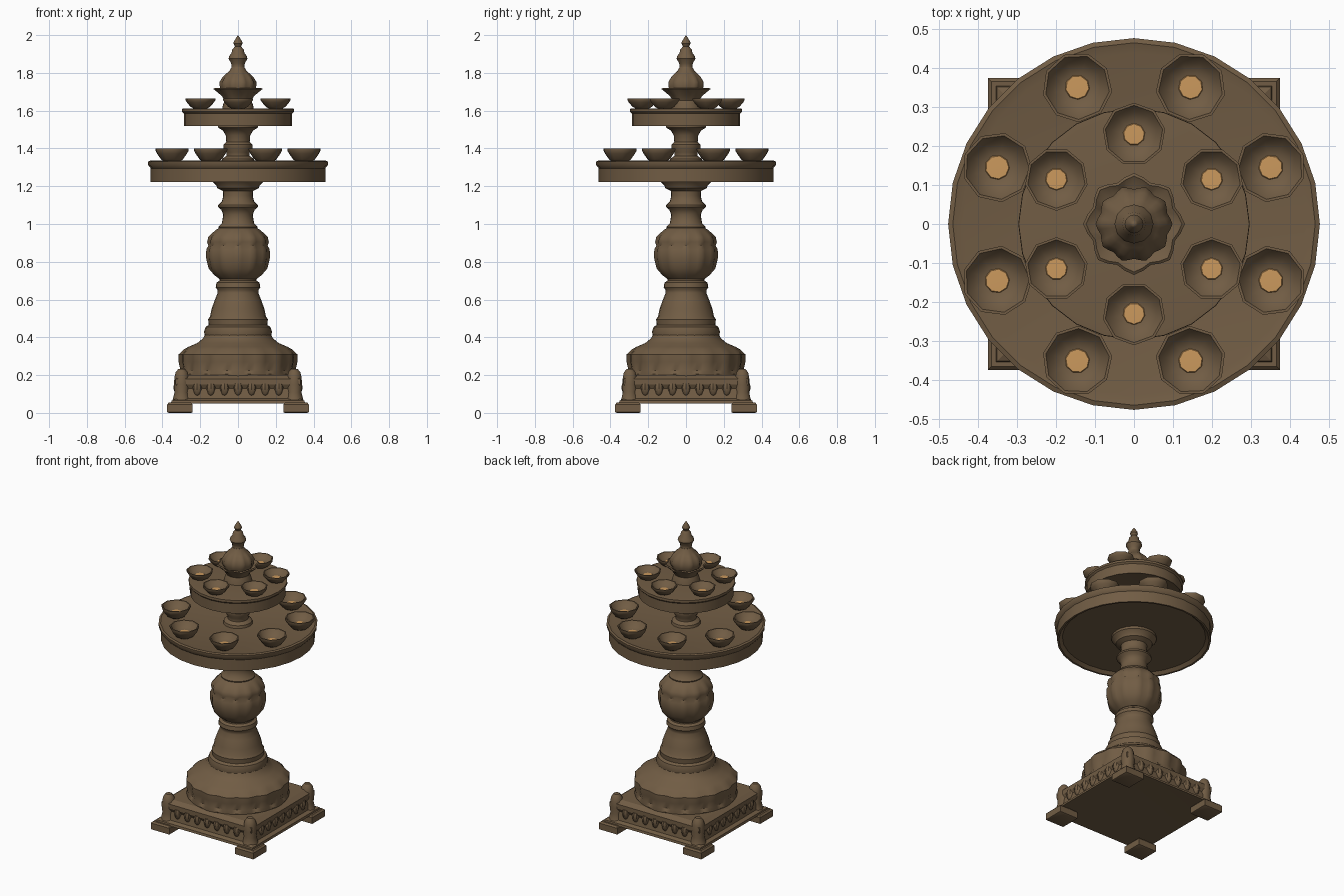
import bpy, bmesh, math

def material(name, rgb):
    m = bpy.data.materials.new(name)
    m.diffuse_color = (*rgb, 1)
    return m

BRONZE = material("aged_bronze", (0.165, 0.108, 0.058))
OIL = material("amber_oil", (0.60, 0.32, 0.11))

def lathe(name, profile, n=24, lobes=0, loc=(0, 0, 0), mat=BRONZE, turn=0.0, angle=38, flat_square=False):
    """Revolve (radius, z[, lobe depth]) points; radius 0 closes to a pole."""
    bm = bmesh.new()
    rings = []
    for p in profile:
        r, z, amp = p[0], p[1], (p[2] if len(p) > 2 else 0)
        if r == 0:
            rings.append([bm.verts.new((0, 0, z))])
            continue
        ring = []
        for i in range(n):
            a = math.tau * i / n + turn
            k = r * (1 + amp * math.cos(lobes * a))
            if flat_square:
                k *= math.sqrt(2)
            ring.append(bm.verts.new((k * math.cos(a), k * math.sin(a), z)))
        rings.append(ring)
    for a, b in zip(rings, rings[1:]):
        for i in range(n):
            j = (i + 1) % n
            if len(a) == 1:
                bm.faces.new((a[0], b[j], b[i]))
            elif len(b) == 1:
                bm.faces.new((a[i], a[j], b[0]))
            else:
                bm.faces.new((a[i], a[j], b[j], b[i]))
    if len(rings[0]) > 1:
        bm.faces.new(rings[0][::-1])
    if len(rings[-1]) > 1:
        bm.faces.new(rings[-1])
    bmesh.ops.recalc_face_normals(bm, faces=bm.faces)
    me = bpy.data.meshes.new(name)
    bm.to_mesh(me)
    bm.free()
    me.materials.append(mat)
    me.shade_smooth()
    me.set_sharp_from_angle(angle=math.radians(angle))
    ob = bpy.data.objects.new(name, me)
    ob.location = loc
    bpy.context.collection.objects.link(ob)
    return ob

def square(name, profile, loc=(0, 0, 0)):
    return lathe(name, profile, n=4, turn=math.pi / 4, loc=loc, angle=30, flat_square=True)

# square plinth with moulded sides
square("plinth", [(0, 0.07), (0.33, 0.05), (0.355, 0.05), (0.352, 0.065), (0.328, 0.075),
                  (0.318, 0.13), (0.33, 0.15), (0.33, 0.18), (0.30, 0.20)])

# scalloped apron bumps along each plinth side
for s in range(4):
    a = s * math.pi / 2
    for i in range(7):
        t = (i - 3) * 0.072
        x, y = 0.317, t
        lathe("apron_petal", [(0, 0.085), (0.016, 0.10), (0.026, 0.135), (0.02, 0.155)], n=8,
              loc=(x * math.cos(a) - y * math.sin(a), x * math.sin(a) + y * math.cos(a), 0))

# feet and rounded corner brackets
for sx in (-1, 1):
    for sy in (-1, 1):
        square("foot", [(0.06, 0), (0.0675, 0.004), (0.0675, 0.045), (0.058, 0.055)],
               loc=(sx * 0.3075, sy * 0.3075, 0))
        lathe("corner_bracket", [(0.056, 0.05), (0.046, 0.075), (0.038, 0.11), (0.042, 0.15),
                                 (0.038, 0.19), (0.032, 0.215), (0.018, 0.232), (0, 0.235)],
              n=10, loc=(sx * 0.298, sy * 0.298, 0))

# petalled dome
lathe("petal_dome", [(0.30, 0.18), (0.308, 0.205), (0.298, 0.225, 0.02), (0.307, 0.27, 0.025),
                     (0.308, 0.31, 0.02), (0.285, 0.335, 0.012), (0.262, 0.35), (0.215, 0.37),
                     (0.185, 0.395), (0.172, 0.42)], n=64, lobes=16)

# lower stem with rings
lathe("lower_stem", [(0.175, 0.40), (0.18, 0.43), (0.172, 0.455), (0.155, 0.465), (0.158, 0.495),
                     (0.148, 0.51), (0.14, 0.55), (0.122, 0.60), (0.108, 0.635), (0.108, 0.65),
                     (0.118, 0.665), (0.114, 0.69), (0.098, 0.70), (0.098, 0.715), (0.115, 0.73)])

# fluted bulb with leaf collar
lathe("fluted_bulb", [(0.10, 0.71), (0.125, 0.73, 0.01), (0.152, 0.765, 0.025), (0.164, 0.82, 0.03),
                      (0.163, 0.865, 0.03), (0.154, 0.885, 0.02), (0.158, 0.905, 0.035),
                      (0.153, 0.93, 0.03), (0.13, 0.955, 0.02), (0.115, 0.97), (0.09, 0.985)],
      n=48, lobes=12)

# upper stem and flared collar
lathe("upper_stem", [(0.10, 0.97), (0.104, 0.985), (0.085, 1.005), (0.078, 1.05), (0.088, 1.075),
                     (0.105, 1.09), (0.105, 1.10), (0.085, 1.12), (0.078, 1.15), (0.08, 1.175),
                     (0.11, 1.19), (0.115, 1.205), (0.135, 1.225), (0.135, 1.25)])

# large tray
lathe("large_tray", [(0, 1.24), (0.43, 1.24), (0.45, 1.222), (0.462, 1.222), (0.462, 1.295),
                     (0.475, 1.31), (0.477, 1.33), (0.465, 1.335), (0.44, 1.328), (0, 1.328)], n=28)

# stem between trays
lathe("middle_stem", [(0.09, 1.32), (0.085, 1.345), (0.062, 1.36), (0.062, 1.38), (0.077, 1.40),
                      (0.077, 1.42), (0.062, 1.435), (0.065, 1.47), (0.08, 1.495), (0.105, 1.51),
                      (0.105, 1.53)])

# small tray
lathe("small_tray", [(0, 1.525), (0.27, 1.525), (0.287, 1.52), (0.287, 1.585), (0.297, 1.595),
                     (0.296, 1.61), (0.28, 1.612), (0, 1.61)], n=24)

# leaf cup and finial
lathe("leaf_cup", [(0.085, 1.60), (0.08, 1.63), (0.07, 1.655), (0.085, 1.68, 0.03), (0.122, 1.715, 0.07),
                   (0.115, 1.72, 0.07), (0.085, 1.70)], n=32, lobes=8)
lathe("finial_bulb", [(0.08, 1.69), (0.092, 1.72, 0.04), (0.094, 1.75, 0.05), (0.08, 1.775, 0.05),
                      (0.062, 1.795, 0.03), (0.045, 1.81), (0.034, 1.83)], n=40, lobes=10)
lathe("finial_tip", [(0.045, 1.805), (0.034, 1.83), (0.036, 1.85), (0.05, 1.875), (0.046, 1.89),
                     (0.034, 1.905), (0.03, 1.925), (0.016, 1.94), (0.024, 1.955), (0.022, 1.965),
                     (0.01, 1.985), (0, 2.0)], n=12)

# oil lamps around each tray
def lamp_ring(count, dist, z, r, h, start):
    for i in range(count):
        a = start + math.tau * i / count
        loc = (dist * math.cos(a), dist * math.sin(a), z)
        lathe("lamp_bowl", [(0.42 * r, 0), (0.66 * r, 0.2 * h), (0.9 * r, 0.62 * h), (r, 0.85 * h),
                            (r, h), (0.92 * r, h), (0.72 * r, 0.62 * h), (0.42 * r, 0.42 * h),
                            (0, 0.38 * h)], n=9, loc=loc, turn=a, angle=45)
        lathe("lamp_oil", [(0.36 * r, 0.40 * h), (0.33 * r, 0.46 * h), (0, 0.47 * h)], n=9,
              loc=loc, mat=OIL, turn=a)

lamp_ring(8, 0.38, 1.328, 0.09, 0.072, math.pi / 8)
lamp_ring(6, 0.23, 1.61, 0.081, 0.055, math.pi / 6)
